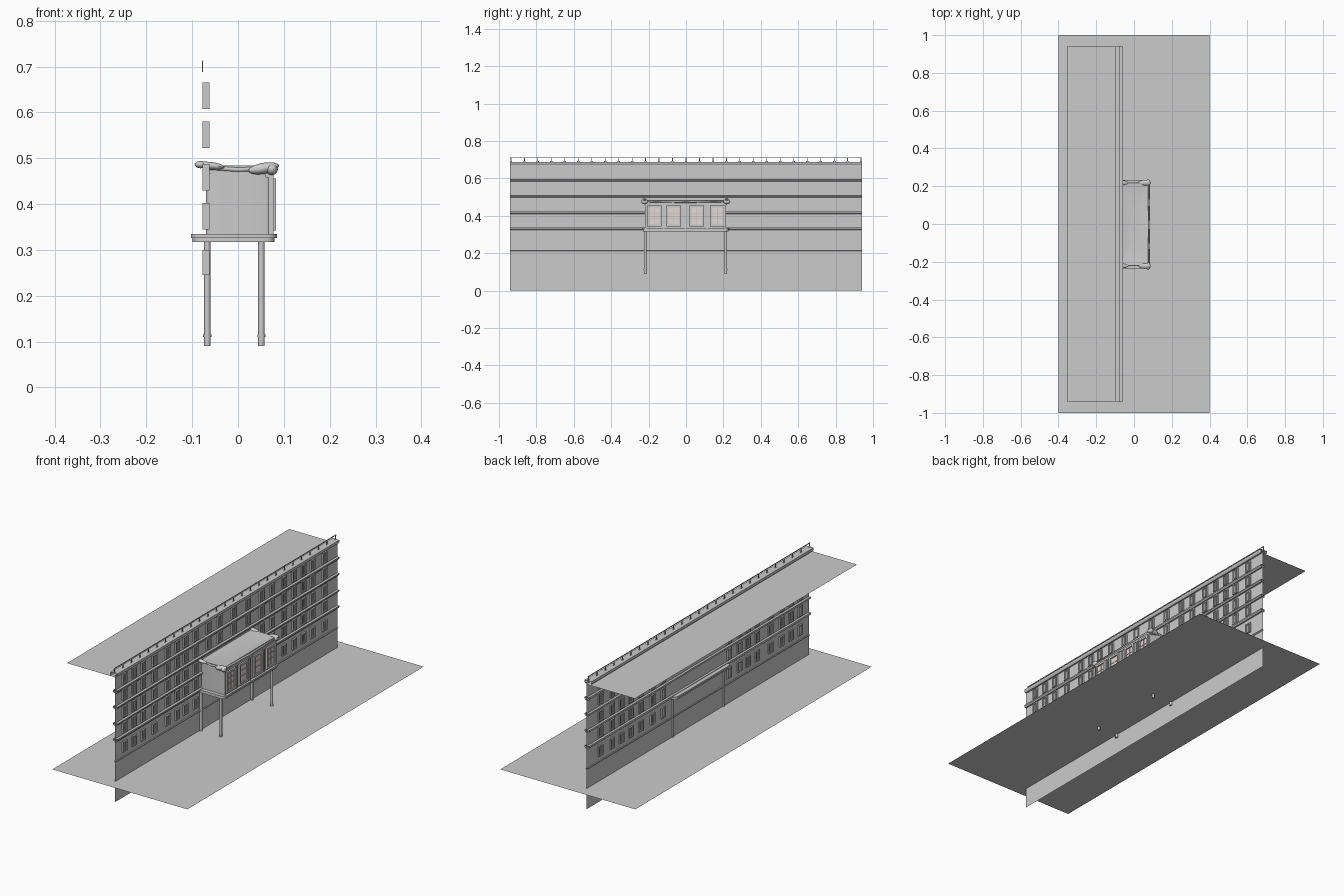
import bpy, bmesh, math
from mathutils import Matrix, Vector

if "Cube" in bpy.data.objects:
    bpy.data.objects.remove(bpy.data.objects["Cube"])

WALL_X, HALF = -0.07, 0.94


def finish(name, bm, smooth=False, color=None):
    me = bpy.data.meshes.new(name)
    bm.to_mesh(me)
    bm.free()
    ob = bpy.data.objects.new(name, me)
    bpy.context.collection.objects.link(ob)
    if smooth:
        bpy.context.view_layer.objects.active = ob
        ob.select_set(True)
        bpy.ops.object.shade_smooth_by_angle()
        ob.select_set(False)
    if color:
        m = bpy.data.materials.new(name)
        m.diffuse_color = color
        m.use_nodes = True
        m.node_tree.nodes["Principled BSDF"].inputs["Base Color"].default_value = m.diffuse_color
        me.materials.append(m)
    return ob


def box(bm, x0, x1, y0, y1, z0, z1):
    m = Matrix.Translation(((x0 + x1) / 2, (y0 + y1) / 2, (z0 + z1) / 2)) @ \
        Matrix.Diagonal((x1 - x0, y1 - y0, z1 - z0, 1))
    return bmesh.ops.create_cube(bm, size=1, matrix=m)["verts"]


def frame(bm, x0, x1, y, z0, z1, w, t):
    box(bm, x0, x1, y - w / 2, y - w / 2 + t, z0, z1)
    box(bm, x0, x1, y + w / 2 - t, y + w / 2, z0, z1)
    box(bm, x0, x1, y - w / 2 + t, y + w / 2 - t, z0, z0 + t)
    box(bm, x0, x1, y - w / 2 + t, y + w / 2 - t, z1 - t, z1)


def rounded_box(bm, x0, x1, y0, y1, z0, z1, r):
    # box with rounded vertical corners
    vs = box(bm, x0, x1, y0, y1, z0, z1)
    es = {e for v in vs for e in v.link_edges
          if abs(e.verts[0].co.z - e.verts[1].co.z) > 1e-5}
    bmesh.ops.bevel(bm, geom=list(es), offset=r, segments=5, profile=0.5, affect='EDGES')


def sheet(name, pts):
    bm = bmesh.new()
    bm.faces.new([bm.verts.new(p) for p in pts])
    return finish(name, bm)


# Flat sheets: ground, facade wall, roof
sheet("ground", [(-.4, -1, .11), (.4, -1, .11), (.4, 1, .11), (-.4, 1, .11)])
sheet("facade_wall", [(WALL_X, -HALF, 0), (WALL_X, HALF, 0), (WALL_X, HALF, .68), (WALL_X, -HALF, .68)])
sheet("roof", [(-.355, -HALF, .668), (WALL_X, -HALF, .668), (WALL_X, HALF, .668), (-.355, HALF, .668)])

# Cornices: open-ended extruded profiles
bm = bmesh.new()
for z, h, xb, xf in [(.215, .008, -.075, -.064), (.331, .014, -.082, -.057), (.416, .012, -.082, -.057),
                     (.505, .012, -.082, -.057), (.591, .014, -.082, -.057), (.68, .018, -.098, -.057)]:
    prof = [(xb, z - h / 4), (xb, z + h / 2), (xf, z + h / 2), (xf, z), (xf - .005, z - h / 2), (xb + .004, z - h / 2)]
    a = [bm.verts.new((x, -HALF, zz)) for x, zz in prof]
    b = [bm.verts.new((x, HALF, zz)) for x, zz in prof]
    for i in range(len(prof)):
        j = (i + 1) % len(prof)
        bm.faces.new((a[i], a[j], b[j], b[i]))
bmesh.ops.recalc_face_normals(bm, faces=bm.faces)
finish("cornices", bm)

# Facade windows
side = [-.863, -.785, -.707, -.612, -.5, -.42, -.35, .297, .385, .485, .57, .65, .727, .828]
mid = [-.262, -.155, -.06, .06, .18]
rows = [(.245, .30), (.345, .402), (.43, .487), (.522, .58), (.607, .665)]
frames, panes = bmesh.new(), bmesh.new()
for k, (z0, z1) in enumerate(rows):
    for y in side + (mid if k >= 3 else mid[:1]):
        frame(frames, -.077, -.062, y, z0, z1, .036, .006)
        box(frames, -.074, -.064, y - .002, y + .002, z0 + .006, z1 - .006)
        box(panes, -.072, -.067, y - .012, y + .012, z0 + .006, z1 - .006)
finish("window_frames", frames)
finish("window_panes", panes)

# Roof railing
bm = bmesh.new()
box(bm, -.079, -.076, -HALF, HALF, .709, .713)
N = 26
for i in range(N + 1):
    y = -HALF + .004 + (2 * HALF - .008) * i / N
    box(bm, -.079, -.076, y - .002, y + .002, .688, .71)
    box(bm, -.079, -.076, y - .006, y + .006, .688, .692)
finish("roof_railing", bm)

# Bay supports
bm = bmesh.new()
for x in (-.067, .051):
    for y in (-.218, .213):
        for r, z0, z1 in ((.007, .09, .32), (.009, .11, .115)):
            bmesh.ops.create_cone(bm, cap_ends=True, segments=16, radius1=r, radius2=r, depth=z1 - z0,
                                  matrix=Matrix.Translation((x, y, (z0 + z1) / 2)))
finish("bay_legs", bm, True)

# Bay floor slab, stepped and round-cornered
bm = bmesh.new()
rounded_box(bm, -.099, .080, -.231, .227, .317, .326, .02)
rounded_box(bm, -.103, .085, -.236, .232, .326, .335, .022)
finish("bay_floor", bm, True)

# Bay body with gently sagging top
bm = bmesh.new()
rounded_box(bm, WALL_X, .072, -.216, .212, .335, .47, .012)
finish("bay_body", bm, True)
bm = bmesh.new()
bmesh.ops.create_grid(bm, x_segments=10, y_segments=16, size=1)
for v in bm.verts:
    u, w = v.co.x, v.co.y
    v.co = ((u * .072) + .001, w * .217 - .002, .477 + .007 * max(abs(u), abs(w)) ** 3)
rim = bmesh.ops.extrude_edge_only(bm, edges=[e for e in bm.edges if e.is_boundary])
for g in rim["geom"]:
    if isinstance(g, bmesh.types.BMVert):
        g.co.z = .466
bmesh.ops.recalc_face_normals(bm, faces=bm.faces)
finish("bay_roof", bm, True)

# Bay front: windows, pilasters, top moulding
fr, gl, bars = bmesh.new(), bmesh.new(), bmesh.new()
for y in (-.17, -.065, .057, .168):
    frame(fr, .070, .083, y, .342, .456, .077, .011)
    box(gl, .071, .076, y - .028, y + .028, .353, .445)
    box(bars, .074, .078, y - .002, y + .002, .353, .445)
    for z in (.385, .415):
        box(bars, .074, .078, y - .028, y + .028, z - .0015, z + .0015)
finish("bay_window_frames", fr)
finish("bay_window_panes", gl, color=(.75, .70, .69, 1))
finish("bay_window_bars", bars, color=(.72, .5, .47, 1))
bm = bmesh.new()
for y in (-.215, -.118, -.004, .113, .211):
    box(bm, .066, .077, y - .004, y + .004, .335, .462)
box(bm, .06, .077, -.222, .218, .458, .468)
finish("bay_pilasters_and_moulding", bm)

# Scrolled pads on the roof corners
bm = bmesh.new()
for y in (-.222, .218):
    for x, z, sx, sy, sz, tilt in ((.056, .478, .034, .015, .012, -10), (.074, .476, .013, .019, .013, 0),
                                   (-.062, .484, .033, .012, .008, 6), (-.082, .486, .012, .013, .008, 0)):
        bmesh.ops.create_uvsphere(bm, u_segments=16, v_segments=10, radius=1,
                                  matrix=Matrix.Translation((x, y, z)) @
                                  Matrix.Rotation(math.radians(tilt), 4, 'Y') @ Matrix.Diagonal((sx, sy, sz, 1)))
finish("bay_corner_pads", bm, True)

# Rolled rim joining the pads along front edge and sides
cu = bpy.data.curves.new("bay_roof_rim", 'CURVE')
cu.dimensions = '3D'
cu.bevel_depth = .005
cu.bevel_resolution = 2
sp = cu.splines.new('POLY')
path = [(-.07, -.218, .48), (0, -.218, .475), (.072, -.218, .478), (.075, 0, .474),
        (.072, .214, .478), (0, .214, .475), (-.07, .214, .48)]
sp.points.add(len(path) - 1)
for p, c in zip(sp.points, path):
    p.co = (*c, 1)
bpy.context.collection.objects.link(bpy.data.objects.new("bay_roof_rim", cu))
